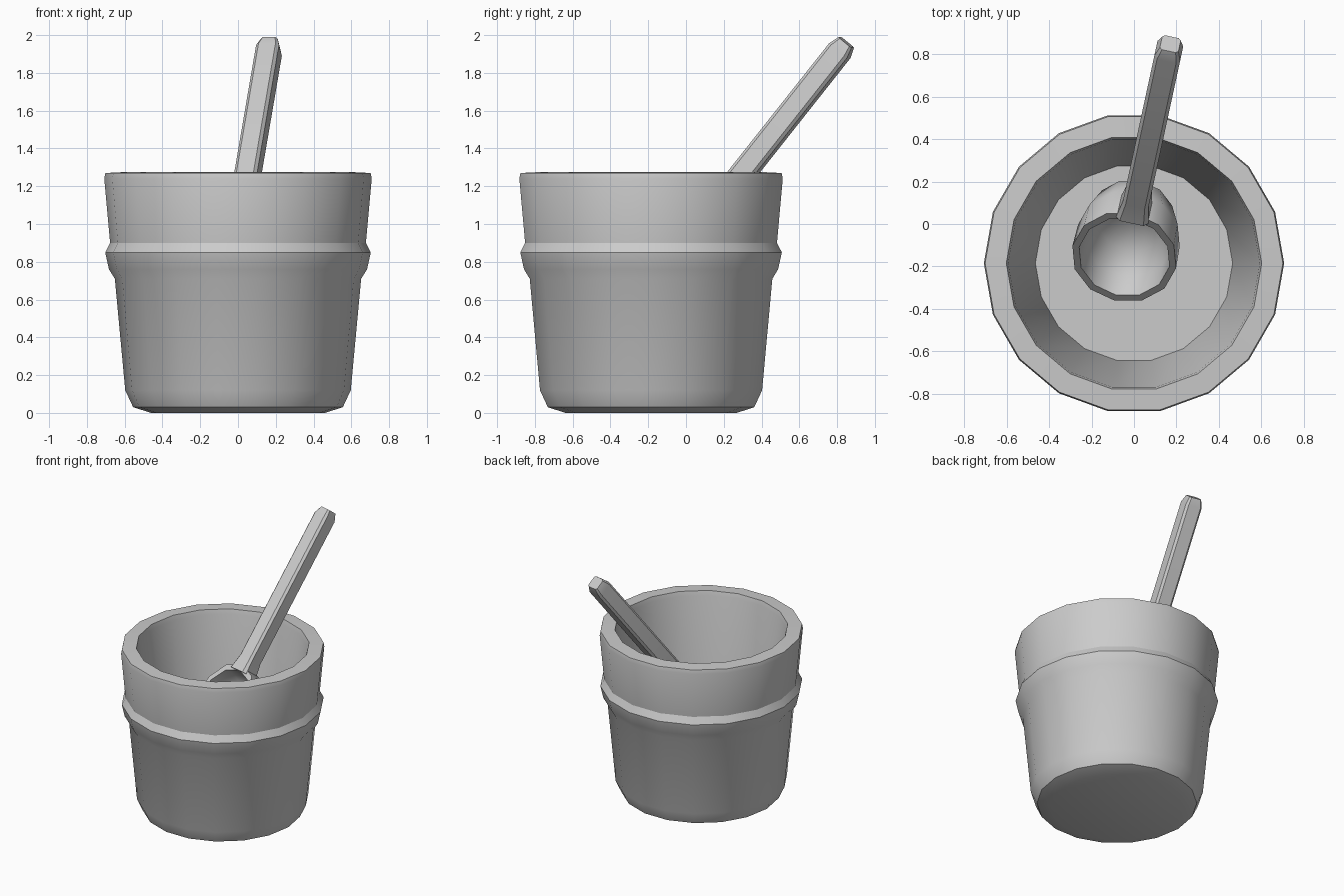
import bpy, bmesh
from math import sin, cos, pi, radians
from mathutils import Matrix, Vector

if "Cube" in bpy.data.objects:
    bpy.data.objects.remove(bpy.data.objects["Cube"])

grey = bpy.data.materials.new("plain_grey")
grey.use_nodes = True
COLOR = (0.6, 0.6, 0.6, 1)
grey.diffuse_color = COLOR
grey.node_tree.nodes["Principled BSDF"].inputs["Base Color"].default_value = COLOR


def finish(name, bm, matrix, angle=30):
    """Turn a bmesh into a smooth-shaded object with sharp creases."""
    bmesh.ops.recalc_face_normals(bm, faces=bm.faces)
    mesh = bpy.data.meshes.new(name)
    bm.to_mesh(mesh)
    bm.free()
    mesh.materials.append(grey)
    obj = bpy.data.objects.new(name, mesh)
    obj.matrix_world = matrix
    bpy.context.collection.objects.link(obj)
    bpy.ops.object.select_all(action='DESELECT')
    obj.select_set(True)
    bpy.context.view_layer.objects.active = obj
    bpy.ops.object.shade_smooth_by_angle(angle=radians(angle))
    return obj


def loft(profile, sides, sx=1, sy=1):
    """Stack elliptical rings (radius, height, y shift) and cap both ends."""
    bm = bmesh.new()
    rings = []
    for r, z, shift in profile:
        rings.append([bm.verts.new((r * sx * cos(2 * pi * i / sides),
                                    r * sy * sin(2 * pi * i / sides) + shift, z))
                      for i in range(sides)])
    for a, b in zip(rings, rings[1:]):
        for i in range(sides):
            j = (i + 1) % sides
            bm.faces.new((a[i], a[j], b[j], b[i]))
    bm.faces.new(rings[0])
    bm.faces.new(rings[-1])
    return bm


# Bucket: outside from the base up, over the rim, then down to the floor
bucket = [(0.46, 0), (0.555, 0.03), (0.597, 0.12), (0.652, 0.71), (0.683, 0.76),
          (0.703, 0.85), (0.677, 0.9), (0.708, 1.24), (0.702, 1.27),
          (0.602, 1.275), (0.593, 1.24), (0.465, 0.12)]
finish("bucket", loft([(r, z, 0) for r, z in bucket], 18),
       Matrix.Translation((0, -0.185, 0)))

# Scoop frame: local y runs up the handle, local z out of the bowl opening
frame = (Matrix.Translation((0.005, 0.08, 0.99))
         @ Matrix.Rotation(radians(-12.2), 4, 'Z')
         @ Matrix.Rotation(radians(51), 4, 'X'))

# Scoop bowl: outer shell from the bottom up, then the hollow inside
bowl = [(0.38, -0.25, 0.02), (0.78, -0.19, 0.02), (0.98, -0.07, 0.01),
        (1, 0.055, 0), (0.87, 0.055, 0), (0.84, -0.05, 0.01),
        (0.66, -0.15, 0.02), (0.3, -0.2, 0.02)]
finish("scoop_bowl", loft(bowl, 12, 0.25, 0.335),
       frame @ Matrix.Translation((0, -0.315, 0)), 40)

# Handle: chamfered square bar with a narrowed tip and a flared neck
bm = bmesh.new()
rings = []
for y, size in ((-0.03, 1.25), (0.08, 1), (1.195, 1), (1.25, 0.72)):
    w, c = 0.062 * size, 0.046 * size
    corners = [(w, c), (c, w), (-c, w), (-w, c), (-w, -c), (-c, -w), (c, -w), (w, -c)]
    rings.append([bm.verts.new((x, y, z)) for x, z in corners])
for a, b in zip(rings, rings[1:]):
    for i in range(8):
        j = (i + 1) % 8
        bm.faces.new((a[i], a[j], b[j], b[i]))
bm.faces.new(rings[0])
bm.faces.new(rings[-1])
finish("scoop_handle", bm, frame)
